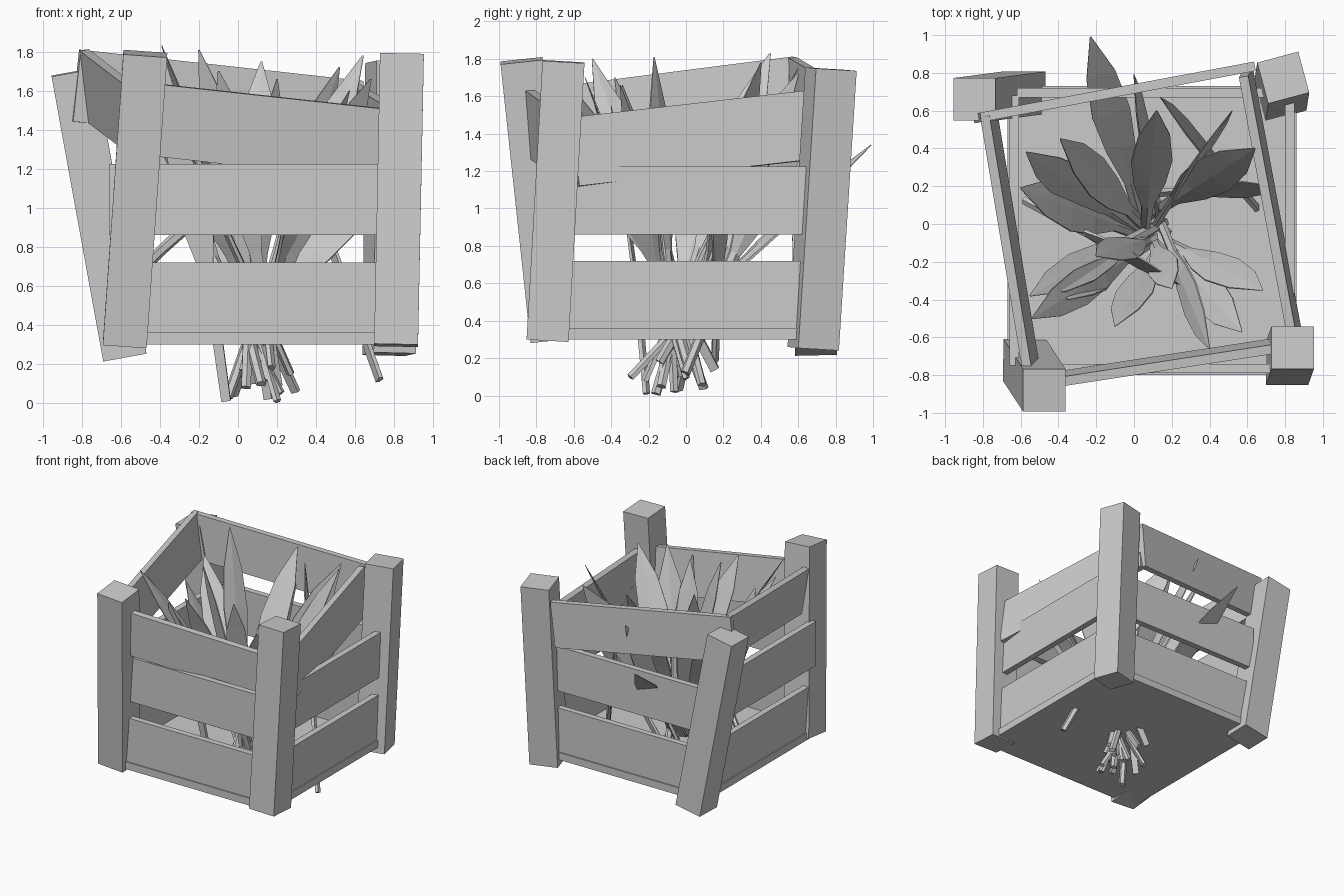
import bpy, bmesh, math, random
from mathutils import Vector, Matrix

cube = bpy.data.objects.get("Cube")
if cube:
    bpy.data.objects.remove(cube, do_unlink=True)
random.seed(4)

grey = bpy.data.materials.new("mid_grey")
grey.use_nodes = True
grey.diffuse_color = (0.6, 0.6, 0.6, 1)
grey.node_tree.nodes["Principled BSDF"].inputs["Base Color"].default_value = (0.6, 0.6, 0.6, 1)


def finish(name, bm):
    bmesh.ops.recalc_face_normals(bm, faces=bm.faces)
    mesh = bpy.data.meshes.new(name)
    bm.to_mesh(mesh)
    bm.free()
    mesh.materials.append(grey)
    obj = bpy.data.objects.new(name, mesh)
    bpy.context.collection.objects.link(obj)


def box(name, centre, size, rotation=Matrix()):
    bm = bmesh.new()
    matrix = Matrix.Translation(centre) @ rotation.to_4x4() @ Matrix.Diagonal((*size, 1))
    bmesh.ops.create_cube(bm, size=1, matrix=matrix)
    finish(name, bm)


def post(name, bottom, top, twist=0):
    """Square post whose axis runs from bottom to top."""
    a, b = Vector(bottom), Vector(top)
    axis = (b - a).normalized()
    lean = Vector((0, 0, 1)).rotation_difference(axis).to_matrix()
    turn = Matrix.Rotation(math.radians(twist), 3, 'Z')
    box(name, (a + b) / 2, (0.225, 0.225, (b - a).length), lean @ turn)


def slat(name, start, end, height=0.37, lean=0):
    """Plank whose top edge runs from start to end."""
    a, b = Vector(start), Vector(end)
    along = (b - a).normalized()
    side = Vector((0, 0, 1)).cross(along).normalized()
    up = along.cross(side)
    rot = Matrix((along, side, up)).transposed() @ Matrix.Rotation(math.radians(lean), 3, 'X')
    box(name, (a + b) / 2 - rot @ Vector((0, 0, height / 2)),
        ((b - a).length, 0.05, height), rot)


# Crooked corner posts
post("front_right_post", (-0.58, -0.72, 0.30), (-0.475, -0.88, 1.79))
post("front_left_post", (0.81, -0.74, 0.295), (0.84, -0.655, 1.785))
post("back_left_post", (0.775, 0.68, 0.25), (0.79, 0.775, 1.745), 15)
post("back_right_post", (-0.58, 0.695, 0.235), (-0.845, 0.66, 1.695))

# Floor and the two level rows of slats
X0, X1, Y0, Y1 = -0.67, 0.86, -0.80, 0.73
box("floor", ((X0 + X1) / 2, (Y0 + Y1) / 2, 0.33), (X1 - X0, Y1 - Y0, 0.06))
for row, top in (("lower", 0.72), ("middle", 1.225)):
    i, e = 0.035, 0.05
    slat(row + "_front_slat", (X0 + e, Y0 + i, top), (X1 - e, Y0 + i, top), 0.365)
    slat(row + "_back_slat", (X0 + e, Y1 - i, top), (X1 - e, Y1 - i, top), 0.365)
    slat(row + "_right_slat", (X0 + i, Y0 + e, top), (X0 + i, Y1 - e, top), 0.365)
    slat(row + "_left_slat", (X1 - i, Y0 + e, top), (X1 - i, Y1 - e, top), 0.365)

# Loose tilted top slats
slat("top_front_slat", (-0.55, -0.86, 1.65), (0.82, -0.65, 1.50), 0.37, 5)
slat("top_left_slat", (0.84, -0.62, 1.485), (0.58, 0.78, 1.645), 0.37, -5)
slat("top_back_slat", (-0.81, 0.565, 1.81), (0.64, 0.835, 1.65))
slat("top_right_slat", (-0.555, -0.84, 1.63), (-0.79, 0.57, 1.81), 0.37, -7)

# Leaf outline: distance along, half width, half thickness
STEM = ((0, 0.024, 0.018), (0.25, 0.026, 0.018), (0.42, 0.032, 0.014))
BLADE = ((0.56, 0.085, 0.01), (0.7, 0.11, 0.008), (0.85, 0.085, 0.006), (1, 0.004, 0.002))


def leaf(name, base, tip, roll=0, width=1.0, bend=0.03):
    """Narrow stem that widens to a pointed blade."""
    base, tip = Vector(base), Vector(tip)
    axis = (tip - base).normalized()
    side = Vector((0, 0, 1)).cross(axis).normalized()
    out = axis.cross(side)
    spin = Matrix.Rotation(math.radians(roll), 3, axis)
    wide, thin = spin @ side, spin @ out
    bm = bmesh.new()
    rings = []
    for t, w, h in STEM + tuple((t, w * width, h) for t, w, h in BLADE):
        p = base.lerp(tip, t) + out * bend * 4 * t * (1 - t)
        rings.append([bm.verts.new(p + wide * w * a + thin * h * b)
                      for a, b in ((1, -1), (1, 0.2), (0, 1), (-1, 0.2), (-1, -1))])
    n = len(rings[0])
    for r, s in zip(rings, rings[1:]):
        for k in range(n):
            bm.faces.new((r[k], r[(k + 1) % n], s[(k + 1) % n], s[k]))
    bm.faces.new(rings[0])
    bm.faces.new(rings[-1])
    finish(name, bm)


# Bundle of leaves crossing near the floor: tip, roll, foot height, width
LEAVES = (
    ((-0.23, 0.99, 1.34), 5, 0.10, 0.95),
    ((-0.60, 0.19, 1.42), 25, 0.05, 1.15),
    ((-0.57, 0.38, 1.58), -20, 0.12, 1.0),
    ((-0.55, -0.38, 1.70), 20, 0.06, 0.9),
    ((-0.54, -0.50, 1.80), -15, 0.15, 0.9),
    ((-0.39, 0.45, 1.83), 30, 0.01, 1.0),
    ((0.12, 0.60, 1.75), 10, 0.08, 1.0),
    ((0.64, 0.40, 1.78), 20, 0.03, 1.1),
    ((0.00, 0.79, 1.60), 70, 0.18, 0.8),
    ((0.68, -0.35, 1.66), -35, 0.12, 1.0),
    ((0.57, -0.57, 1.60), 15, 0.04, 1.0),
    ((0.40, -0.66, 1.52), 55, 0.14, 0.9),
    ((-0.10, -0.54, 1.70), 30, 0.09, 0.9),
    ((0.52, 0.60, 1.72), 80, 0.16, 1.0),
    ((-0.20, -0.17, 1.81), 40, 0.02, 0.9),
    ((0.20, -0.34, 1.66), 10, 0.10, 0.8),
)
for number, (tip, roll, foot, width) in enumerate(LEAVES, 1):
    heart = Vector((0.10 + random.uniform(-0.07, 0.07), -0.03 + random.uniform(-0.07, 0.07), 0))
    base = heart - (Vector(tip) - heart) * 0.2
    base.z = foot
    leaf(f"leaf_{number}", base, tip, roll, width)

# Stray leaves that lie across the bundle
leaf("stray_leaf_left", (0.73, 0.0, 0.12), (0.14, 0.67, 1.60), 75, 1.1)
leaf("stray_leaf_front", (-0.06, -0.21, 0.01), (-0.35, -0.40, 1.55), 50, 0.9)
leaf("stray_leaf_back", (0.0, 0.15, 0.18), (0.74, 0.20, 1.22), 65, 1.1)
leaf("stray_leaf_right", (-0.58, 0.12, 0.60), (0.24, -0.32, 1.30), 75, 1.0)
